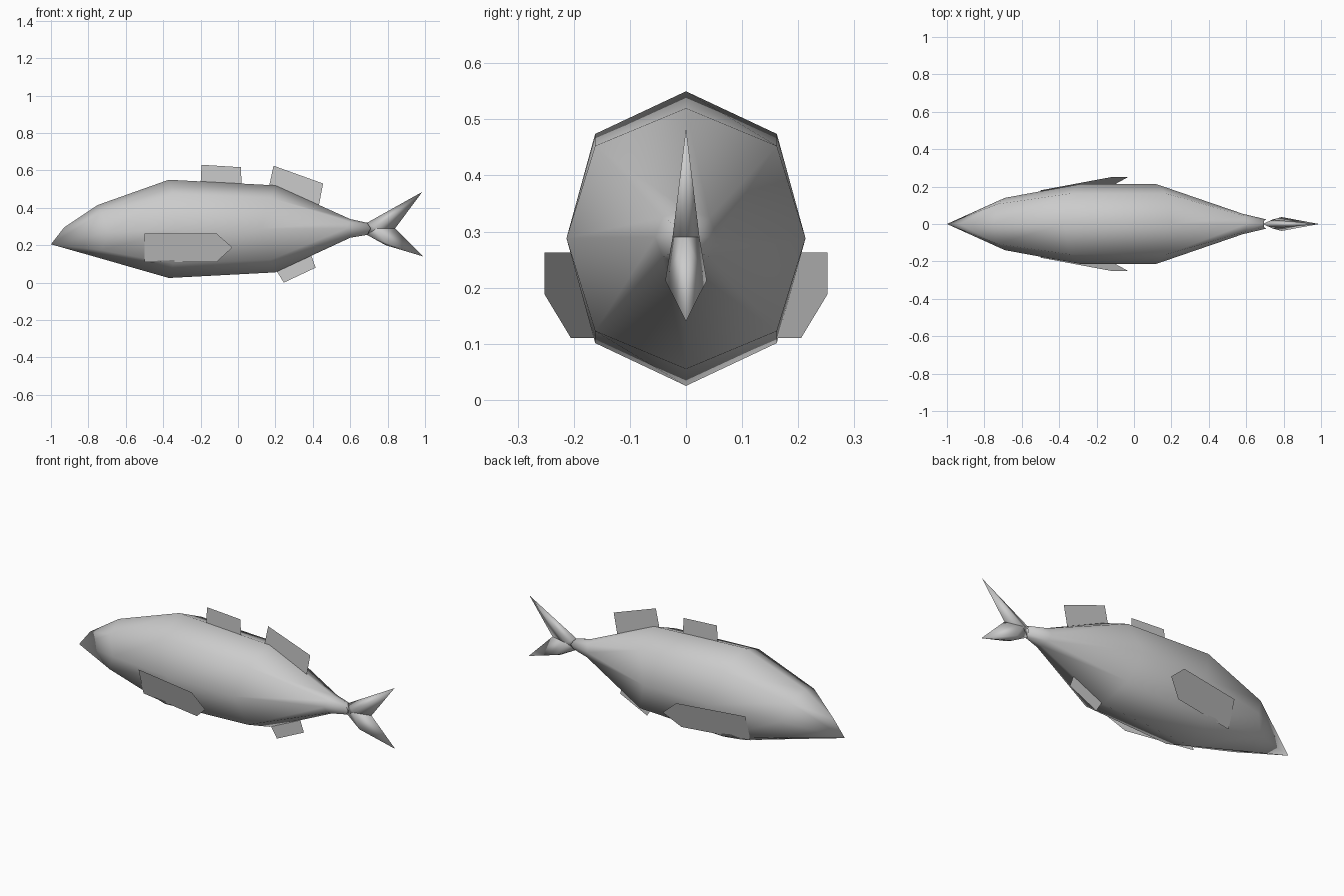
import bpy, bmesh
from mathutils import Vector

cube = bpy.data.objects.get("Cube")
if cube:
    bpy.data.objects.remove(cube, do_unlink=True)

grey = bpy.data.materials.new("plain_grey")
grey.use_nodes = True
colour = (0.6, 0.6, 0.6, 1)
grey.diffuse_color = colour
grey.node_tree.nodes["Principled BSDF"].inputs["Base Color"].default_value = colour


def finish(name, bm, smooth=True, recalc=True):
    if recalc:
        bmesh.ops.recalc_face_normals(bm, faces=bm.faces)
    for f in bm.faces:
        f.smooth = smooth
    mesh = bpy.data.meshes.new(name)
    bm.to_mesh(mesh)
    bm.free()
    mesh.materials.append(grey)
    ob = bpy.data.objects.new(name, mesh)
    bpy.context.collection.objects.link(ob)
    return ob


def ring(bm, x_mid, x_side, z_low, z_side, z_high, half):
    """Eight-sided section whose sides may sit ahead of or behind the ridge."""
    steps = [(0, 1), (0.76, 0.71), (1, 0), (0.76, -0.71),
             (0, -1), (-0.76, -0.71), (-1, 0), (-0.76, 0.71)]
    verts = []
    for w, h in steps:
        mix = 1 if abs(w) == 1 else 0.3 * (w != 0)
        reach = z_high - z_side if h > 0 else z_side - z_low
        verts.append(bm.verts.new((x_mid + mix * (x_side - x_mid),
                                   w * half, z_side + h * reach)))
    return verts


# Body: lofted sections from head to tail root
bm = bmesh.new()
sections = [
    (-0.75, -0.69, 0.134, 0.27, 0.415, 0.14),
    (-0.37, -0.29, 0.025, 0.288, 0.55, 0.213),
    (0.20, 0.12, 0.055, 0.288, 0.52, 0.213),
    (0.60, 0.58, 0.24, 0.29, 0.34, 0.055),
    (0.69, 0.71, 0.255, 0.29, 0.32, 0.024),
]
rings = [ring(bm, *s) for s in sections]
for a, b in zip(rings, rings[1:]):
    for i in range(8):
        j = (i + 1) % 8
        bm.faces.new((a[i], b[i], b[j], a[j]))
bm.faces.new(rings[-1])

# Head: mouth tip fans to the lower section, brow ridge joins the top
tip = bm.verts.new((-1, 0, 0.205))
brow = bm.verts.new((-0.93, 0, 0.295))
first = rings[0]
for i in range(1, 7):
    bm.faces.new((tip, first[i], first[i + 1]))
for shoulder in (first[1], first[7]):
    bm.faces.new((brow, first[0], shoulder))
    bm.faces.new((tip, brow, shoulder))
finish("body", bm)


# Tail: two tapering lobes meeting at the fork
def lobe(name, points):
    bm = bmesh.new()
    for x, y, z in points:
        for side in ((1, -1) if y else (1,)):
            bm.verts.new((x, y * side, z))
    result = bmesh.ops.convex_hull(bm, input=bm.verts)
    loose = [v for v in bm.verts if not v.link_faces]
    bmesh.ops.delete(bm, geom=loose, context='VERTS')
    finish(name, bm)


root_top, root_low = (0.69, 0, 0.32), (0.69, 0, 0.255)
cheek, fork = (0.74, 0.024, 0.29), (0.84, 0, 0.29)
lobe("tail_upper_lobe", [root_top, root_low, cheek, fork, (0.985, 0, 0.485)])
lobe("tail_lower_lobe", [root_top, root_low, cheek, fork, (0.79, 0, 0.2),
                         (0.79, 0.037, 0.213), (0.99, 0, 0.14)])


# Fins: single flat sheets
def fin(name, points):
    bm = bmesh.new()
    bm.faces.new([bm.verts.new(Vector(p)) for p in points])
    finish(name, bm, smooth=False, recalc=False)


def middle_fin(name, outline):
    fin(name, [(x, 0, z) for x, z in outline])


middle_fin("front_dorsal_fin", [(-0.2, 0.53), (0.02, 0.52), (0.015, 0.617), (-0.195, 0.63)])
middle_fin("rear_dorsal_fin", [(0.165, 0.51), (0.43, 0.4), (0.455, 0.53), (0.19, 0.625)])
middle_fin("anal_fin", [(0.245, 0), (0.415, 0.08), (0.39, 0.15), (0.205, 0.065)])

side_fin = [(-0.5, 0.135, 0.11), (-0.115, 0.205, 0.11), (-0.03, 0.252, 0.188),
            (-0.115, 0.252, 0.263), (-0.5, 0.18, 0.263)]
fin("right_pectoral_fin", [(x, -y, z) for x, y, z in side_fin])
fin("left_pectoral_fin", side_fin[::-1])
